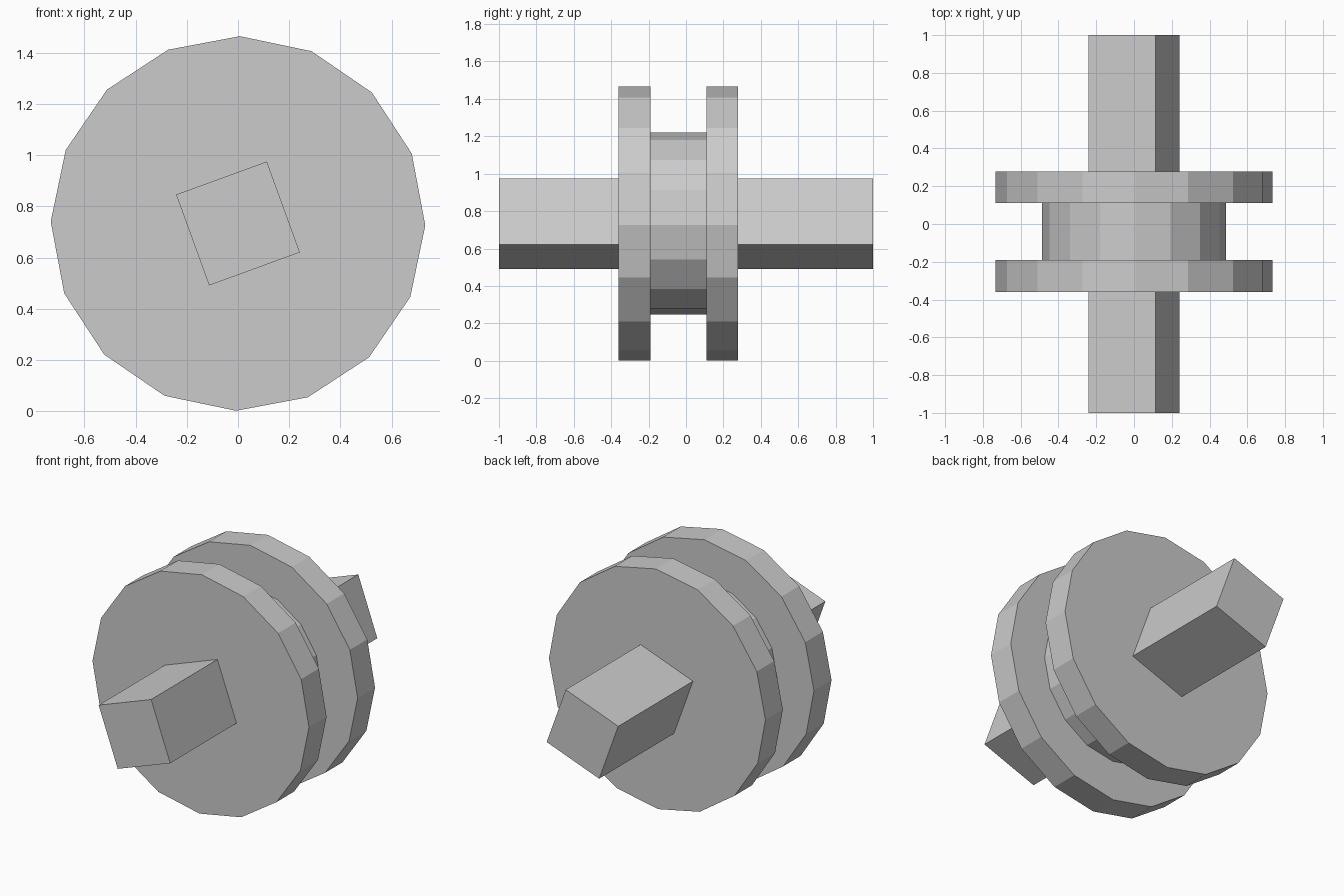
import bpy
from math import radians

cube = bpy.data.objects.get("Cube")
if cube:
    bpy.data.objects.remove(cube, do_unlink=True)

grey = bpy.data.materials.new("plain_grey")
grey.use_nodes = True
colour = (0.6, 0.6, 0.6, 1)
grey.diffuse_color = colour
grey.node_tree.nodes["Principled BSDF"].inputs["Base Color"].default_value = colour

AXIS_Z = 0.733


def prism(name, sides, radius, y0, y1, vertex_angle):
    """Flat-faced prism along y, with one corner at vertex_angle from +x."""
    bpy.ops.mesh.primitive_cylinder_add(
        vertices=sides, radius=radius, depth=y1 - y0,
        location=(0, (y0 + y1) / 2, AXIS_Z))
    obj = bpy.context.object
    obj.name = name
    # the primitive's first corner points along +y, which becomes +z
    obj.rotation_euler = (radians(90), radians(90 - vertex_angle), 0)
    obj.data.materials.append(grey)
    return obj


# Square axle through the whole spool
prism("axle", 4, 0.267, -1, 1, 65)

# Narrow hub between two wide discs
prism("hub", 16, 0.487, -0.19, 0.11, -0.8)
prism("front_flange", 16, 0.732, -0.36, -0.19, -0.6)
prism("back_flange", 16, 0.732, 0.11, 0.278, -0.6)
